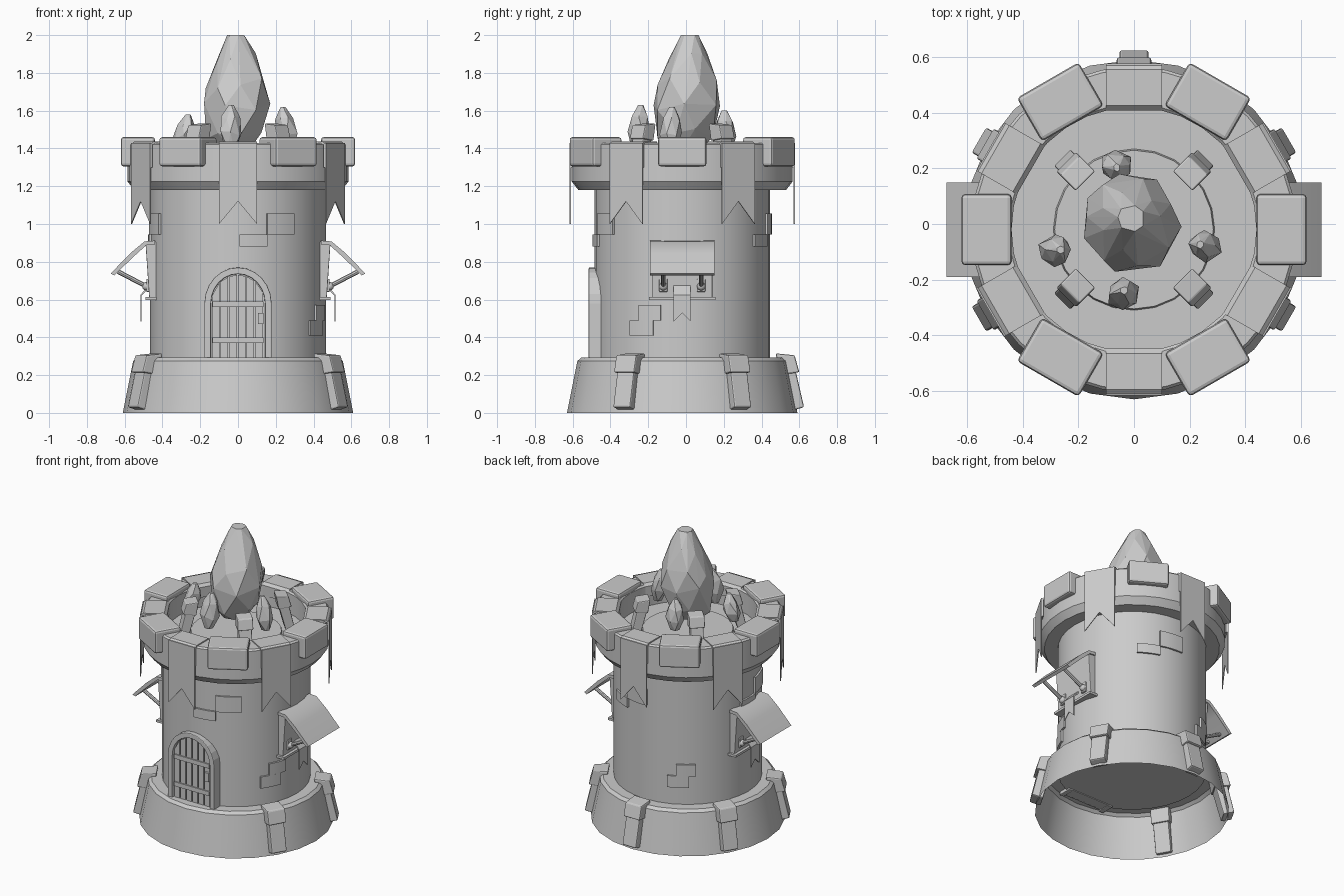
import bpy, bmesh, math, random
from mathutils import Vector, Matrix

random.seed(4)
CY = -0.02  # tower axis offset in y

cube = bpy.data.objects.get("Cube")
if cube:
    bpy.data.objects.remove(cube, do_unlink=True)

stone = bpy.data.materials.new("grey_stone")
stone.use_nodes = True
grey = (0.6, 0.6, 0.6, 1)
stone.diffuse_color = grey
stone.node_tree.nodes["Principled BSDF"].inputs["Base Color"].default_value = grey


def finish(name, bm, az=0, bevel=0, smooth=None):
    """Make an object whose local +x points outward, turned to azimuth az."""
    bmesh.ops.recalc_face_normals(bm, faces=bm.faces)
    bm.transform(Matrix.Translation((0, CY, 0)) @ Matrix.Rotation(math.radians(az), 4, 'Z'))
    me = bpy.data.meshes.new(name)
    bm.to_mesh(me)
    bm.free()
    me.materials.append(stone)
    ob = bpy.data.objects.new(name, me)
    bpy.context.collection.objects.link(ob)
    if bevel:
        mod = ob.modifiers.new("Bevel", 'BEVEL')
        mod.width, mod.segments = bevel, 2
    if smooth:
        me.shade_smooth()
        me.set_sharp_from_angle(angle=math.radians(smooth))
    return ob


def prism(name, pts, lo, hi, axis, az=0, bevel=0, smooth=None):
    """Extrude an outline: axis 'x' takes (y, z) points, axis 'y' takes (x, z)."""
    bm = bmesh.new()
    to3d = (lambda p, d: (d, *p)) if axis == 'x' else (lambda p, d: (p[0], d, p[1]))
    face = bm.faces.new([bm.verts.new(to3d(p, lo)) for p in pts])
    ext = bmesh.ops.extrude_face_region(bm, geom=[face], use_keep_orig=True)
    verts = [v for v in ext["geom"] if isinstance(v, bmesh.types.BMVert)]
    step = (hi - lo, 0, 0) if axis == 'x' else (0, hi - lo, 0)
    bmesh.ops.translate(bm, vec=step, verts=verts)
    return finish(name, bm, az, bevel, smooth)


def box(name, x0, x1, y0, y1, z0, z1, az=0, bevel=0):
    return prism(name, [(x0, z0), (x1, z0), (x1, z1), (x0, z1)], y0, y1, 'y', az, bevel)


def revolve(name, profile, a0=0, a1=360, steps=24, closed=False, smooth=35):
    """Sweep an (r, z) profile round the tower axis."""
    bm = bmesh.new()
    vs = [bm.verts.new((r, 0, z)) for r, z in profile]
    es = [bm.edges.new(p) for p in zip(vs, vs[1:])]
    geom = vs + es
    if closed:
        es.append(bm.edges.new((vs[-1], vs[0])))
        geom = vs + es + [bm.faces.new(vs)]
    bmesh.ops.rotate(bm, verts=vs, matrix=Matrix.Rotation(math.radians(a0), 3, 'Z'))
    full = a1 - a0 == 360
    bmesh.ops.spin(bm, geom=geom, axis=(0, 0, 1), cent=(0, 0, 0), steps=steps,
                   angle=math.radians(a1 - a0), use_merge=full)
    bmesh.ops.remove_doubles(bm, verts=bm.verts, dist=0.0005)
    return finish(name, bm, 0, 0, smooth)


def rod(name, a, b, radius, az):
    a, b = Vector(a), Vector(b)
    bm = bmesh.new()
    turn = (b - a).to_track_quat('Z', 'Y').to_matrix().to_4x4()
    bmesh.ops.create_cone(bm, cap_ends=True, segments=8, radius1=radius, radius2=radius,
                          depth=(b - a).length, matrix=Matrix.Translation((a + b) / 2) @ turn)
    bmesh.ops.create_icosphere(bm, subdivisions=2, radius=radius * 1.9,
                               matrix=Matrix.Translation(a))
    return finish(name, bm, az, 0, 40)


def crystal(name, centre, rings, sides, jitter, lean=(0, 0)):
    """Faceted rock: convex hull of jittered rings given as (z, radius)."""
    bm = bmesh.new()
    z0, z1 = rings[0][0], rings[-1][0]
    for k, (z, r) in enumerate(rings):
        t = (z - z0) / (z1 - z0)
        inner = 0 < k < len(rings) - 1
        for i in range(sides):
            a = math.tau * (i + 0.5 * (k % 2)) / sides + random.uniform(-0.15, 0.15)
            rr = r * random.uniform(1 - jitter, 1 + jitter)
            dz = random.uniform(-0.12, 0.12) * r * 2 if inner else 0
            bm.verts.new((centre[0] + rr * math.cos(a) + lean[0] * t,
                          centre[1] - CY + rr * math.sin(a) + lean[1] * t, z + dz))
    hull = bmesh.ops.convex_hull(bm, input=bm.verts)
    loose = [g for g in hull["geom_interior"] if isinstance(g, bmesh.types.BMVert)]
    bmesh.ops.delete(bm, geom=loose, context='VERTS')
    return finish(name, bm)


def pennant(name, half, top, notch, tip, r, az):
    """Hanging cloth with a swallow-tail end."""
    prism(name, [(-half, top), (-half, tip), (0, notch), (half, tip), (half, top)],
          r, r + 0.006, 'x', az)


def buttress(name, az, r0=0.5, z0=0.0, s=1.0):
    """Leaning pier with a thicker cap stone."""
    fit = lambda pts: [(r0 + s * (r - 0.5), z0 + s * z) for r, z in pts]
    body = [(0.50, 0.29), (0.585, 0.29), (0.645, 0.03), (0.575, 0.01)]
    cap = [(0.515, 0.20), (0.62, 0.215), (0.595, 0.305), (0.495, 0.315)]
    prism(name, fit(body), -0.052 * s, 0.052 * s, 'y', az, 0.008 * s)
    prism(name + "_cap", fit(cap), -0.062 * s, 0.062 * s, 'y', az, 0.008 * s)


# Tower body: flared open base, wall, parapet with sunken deck
revolve("base_skirt", [(0.45, 0.292), (0.535, 0.292), (0.555, 0.275), (0.61, 0.0)])
revolve("tower_wall", [(0, 0.28), (0.465, 0.28), (0.465, 1.2)], steps=32)
revolve("parapet", [(0.45, 1.18), (0.55, 1.18), (0.585, 1.225), (0.585, 1.42), (0.575, 1.43),
                    (0.45, 1.43), (0.44, 1.42), (0.44, 1.28), (0, 1.28)], steps=32)
revolve("deck_disc", [(0, 1.30), (0.285, 1.30), (0.29, 1.28)])

# Merlons and draped banners alternate round the parapet
for i in range(6):
    az = 60 * i
    merlon = box(f"merlon_{i}", 0.44, 0.62, -0.128, 0.128, 1.305, 1.46, az, 0.014)
    az += 30
    pennant(f"banner_{i}", 0.1, 1.43, 1.12, 1.0, 0.59, az)
    drape = [(0.428, 1.35), (0.428, 1.42), (0.445, 1.438), (0.575, 1.438), (0.596, 1.42),
             (0.596, 1.3), (0.58, 1.3), (0.58, 1.42), (0.45, 1.42), (0.436, 1.35)]
    prism(f"banner_fold_{i}", drape, -0.1, 0.1, 'y', az)

# Buttresses round the base (none at the door) and piers on the deck
for az in (-30, 30, 90, 150, 210):
    buttress(f"buttress_{az}", az)
for az in (45, 135, 225, 315):
    buttress(f"deck_pier_{az}", az, 0.25, 1.28, 0.8)

# Raised brick patches: (azimuth, upper pair or lower pair)
UPPER = ((0, 18, 0.88, 0.945), (18, 38, 0.945, 1.055))
LOWER = ((0, 17, 0.41, 0.49), (7, 22, 0.49, 0.57))
for start, patch in ((271, UPPER), (54, UPPER), (170, UPPER), (-36, LOWER), (109, LOWER)):
    for j, (a0, a1, z0, z1) in enumerate(patch):
        revolve(f"brick_{start}_{j}", [(0.45, z0), (0.476, z0), (0.476, z1), (0.45, z1)],
                start + a0, start + a1, 4, closed=True)


# Door: arched frame, planks cut to the arch, crossbars
def arch(half, bottom, spring, rise, n=12):
    pts = [(half * math.cos(math.pi * i / n), spring + rise * math.sin(math.pi * i / n))
           for i in range(n + 1)]
    return [(half, bottom)] + pts + [(-half, bottom)]


DOOR = -90
prism("door_frame", arch(0.178, 0.27, 0.58, 0.19) + arch(0.143, 0.27, 0.58, 0.155)[::-1],
      0.40, 0.495, 'x', DOOR, 0.005)
prism("door_back", arch(0.15, 0.275, 0.58, 0.16), 0.40, 0.47, 'x', DOOR)
for i in range(6):
    y0, y1 = -0.138 + 0.046 * i, -0.098 + 0.046 * i
    top = lambda y: 0.58 + 0.15 * math.sqrt(max(0, 1 - (y / 0.143) ** 2))
    prism(f"door_plank_{i}", [(y0, 0.275), (y1, 0.275), (y1, top(y1)), (y0, top(y0))],
          0.45, 0.48, 'x', DOOR)
for i, z in enumerate((0.37, 0.56)):
    box(f"door_bar_{i}", 0.45, 0.488, -0.135, 0.135, z, z + 0.03, DOOR)
box("door_latch", 0.45, 0.496, 0.105, 0.135, 0.47, 0.53, DOOR)

# Side windows: shutter plate, sill, awning, struts, small pennant
for side, az in (("left", 0), ("right", 180)):
    prism(f"{side}_window_plate", [(0.42, 0.61), (0.47, 0.61), (0.49, 0.905), (0.42, 0.905)],
          -0.16, 0.16, 'y', az, 0.004)
    box(f"{side}_window_sill", 0.42, 0.49, -0.175, 0.175, 0.597, 0.613, az)
    awning = [(0.44, 0.912), (0.495, 0.908), (0.57, 0.845), (0.674, 0.738),
              (0.655, 0.728), (0.555, 0.825), (0.485, 0.888), (0.44, 0.892)]
    prism(f"{side}_awning", awning, -0.17, 0.17, 'y', az, 0, 40)
    for end, y in (("front", -0.1), ("back", 0.1)):
        rod(f"{side}_{end}_strut", (0.485, y, 0.67), (0.635, y, 0.748), 0.012, az)
        box(f"{side}_{end}_bracket", 0.46, 0.485, y - 0.022, y + 0.022, 0.64, 0.71, az, 0.005)
    pennant(f"{side}_window_pennant", 0.045, 0.625, 0.53, 0.485, 0.51, az)
    prism(f"{side}_pennant_fold", [(0.47, 0.68), (0.516, 0.625), (0.51, 0.62), (0.465, 0.67)],
          -0.045, 0.045, 'y', az)

# Great crystal and four floating shards
crystal("great_crystal", (-0.02, -0.01), [(1.40, 0.09), (1.48, 0.145), (1.63, 0.18),
                                          (1.74, 0.165), (1.88, 0.105), (2.0, 0.05)],
        7, 0.05, (0.01, 0.03))
for i, (x, y, h) in enumerate(((-0.07, 0.22, 0.20), (-0.30, -0.10, 0.18),
                               (0.27, -0.08, 0.22), (-0.04, -0.26, 0.23))):
    crystal(f"shard_{i}", (x, y), [(1.40, 0.03), (1.40 + 0.35 * h, 0.058),
                                   (1.40 + 0.7 * h, 0.048), (1.40 + h, 0.014)],
            6, 0.1, (-0.12 * x, -0.08 * y))
